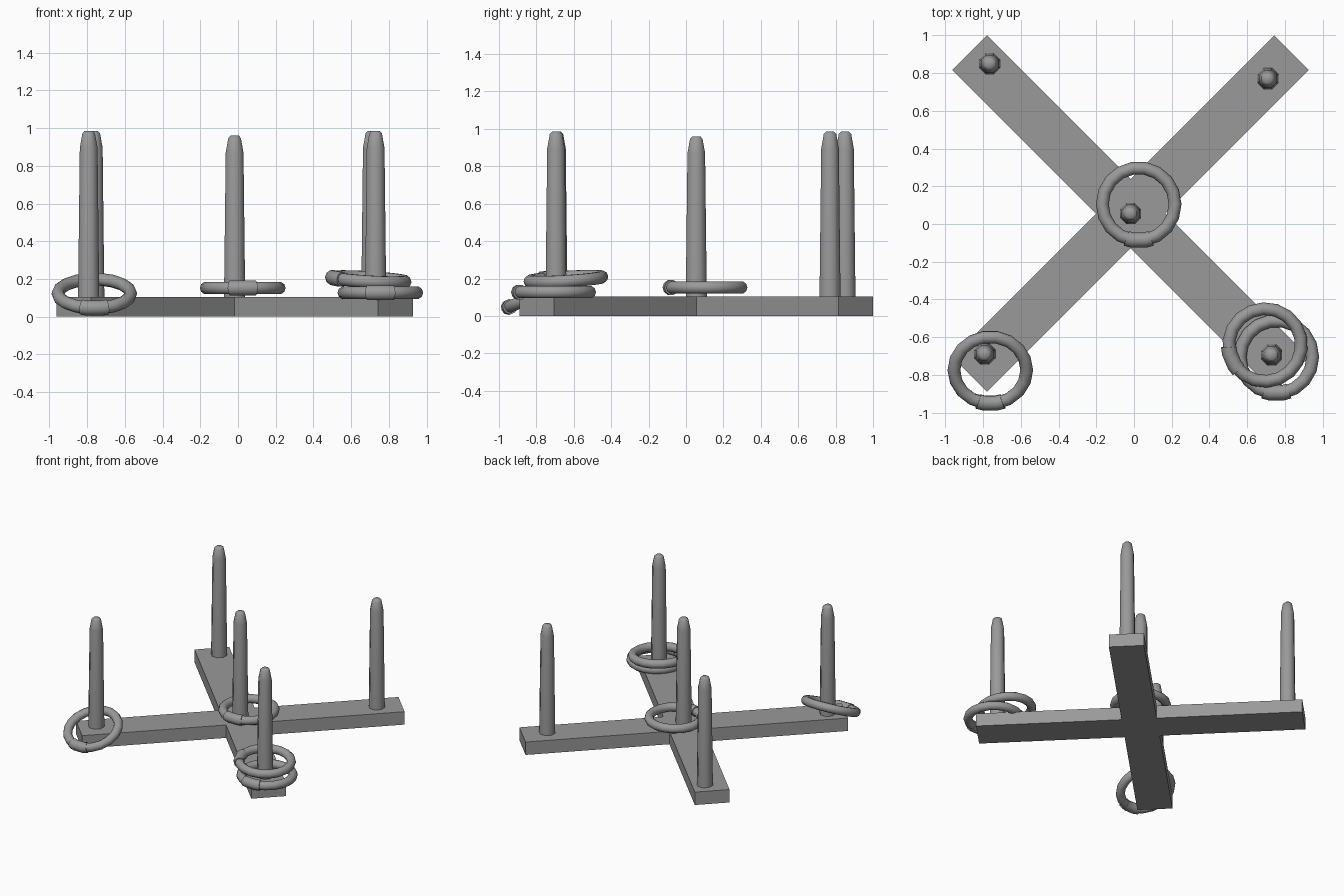
import bpy, bmesh, math
from mathutils import Matrix

if "Cube" in bpy.data.objects:
    bpy.data.objects.remove(bpy.data.objects["Cube"], do_unlink=True)

grey = bpy.data.materials.new("plain_grey")
grey.use_nodes = True
colour = (0.32, 0.32, 0.32, 1)
grey.diffuse_color = colour
grey.node_tree.nodes["Principled BSDF"].inputs["Base Color"].default_value = colour


def finish(name, bm, location, rotation=(0, 0, 0), smooth=None):
    bmesh.ops.recalc_face_normals(bm, faces=bm.faces)
    mesh = bpy.data.meshes.new(name)
    bm.to_mesh(mesh)
    bm.free()
    mesh.materials.append(grey)
    obj = bpy.data.objects.new(name, mesh)
    bpy.context.collection.objects.link(obj)
    obj.location, obj.rotation_euler = location, rotation
    if smooth:
        bpy.ops.object.select_all(action="DESELECT")
        obj.select_set(True)
        bpy.context.view_layer.objects.active = obj
        bpy.ops.object.shade_smooth_by_angle(angle=math.radians(smooth))
    return obj


def bridge(bm, a, b):
    for i in range(len(a)):
        j = (i + 1) % len(a)
        bm.faces.new((a[i], a[j], b[j], b[i]))


# Cross base: one plus-shaped outline, extruded and turned diagonally
CENTRE = (-0.018, 0.055)
HEIGHT, ARM, HALF = 0.105, 1.207, 0.13


def base():
    bm = bmesh.new()
    outline = []
    for k in range(4):
        turn = Matrix.Rotation(math.radians(45 + 90 * k), 3, "Z")
        for x, y in ((ARM, -HALF), (ARM, HALF), (HALF, HALF)):
            v = bm.verts.new((x, y, 0))
            v.co = turn @ v.co
            outline.append(v)
    face = bm.faces.new(outline)
    top = bmesh.ops.extrude_face_region(bm, geom=[face])["geom"]
    bmesh.ops.translate(bm, vec=(0, 0, HEIGHT),
                        verts=[e for e in top if isinstance(e, bmesh.types.BMVert)])
    finish("cross_base", bm, (*CENTRE, 0))


# Tapered eight-sided peg with a rounded tip
def peg(name, x, y, top):
    bm = bmesh.new()
    profile = ((0.061, HEIGHT - 0.02), (0.051, top - 0.09),
               (0.036, top - 0.012), (0.024, top))
    loops = []
    for r, z in profile:
        loops.append([bm.verts.new((r * math.cos(a), r * math.sin(a), z))
                      for a in (math.tau * (i + 0.5) / 8 for i in range(8))])
    for a, b in zip(loops, loops[1:]):
        bridge(bm, a, b)
    bm.faces.new(loops[0])
    bm.faces.new(loops[-1])
    finish(name, bm, (x, y, 0), smooth=50)


# Swept tube, either a closed ring or a capped arc
RADIUS = 0.193


def sweep(bm, angles, thick, closed):
    loops = []
    for a in angles:
        loop = []
        for k in range(10):
            t = math.tau * k / 10
            r = RADIUS + thick * math.cos(t)
            loop.append(bm.verts.new((r * math.cos(a), r * math.sin(a), thick * math.sin(t))))
        loops.append(loop)
    for a, b in zip(loops, loops[1:]):
        bridge(bm, a, b)
    if closed:
        bridge(bm, loops[-1], loops[0])
    else:
        bm.faces.new(loops[0])
        bm.faces.new(loops[-1])


# Rope ring with a thicker joining sleeve
def ring(name, location, tilt, sleeve_angle):
    bm = bmesh.new()
    start = math.radians(sleeve_angle)
    sweep(bm, [start + math.tau * (i + 0.5) / 18 for i in range(18)], 0.034, True)
    sweep(bm, [start + math.radians(d) for d in (-20, -10, 10, 20)], 0.041, False)
    finish(name, bm, location, tilt, smooth=50)


base()
peg("centre_peg", *CENTRE, 0.96)
peg("back_right_peg", -0.765, 0.85, 0.985)
peg("back_left_peg", 0.71, 0.77, 0.985)
peg("front_right_peg", -0.792, -0.69, 0.985)
peg("front_left_peg", 0.73, -0.695, 0.985)

ring("centre_ring", (0.025, 0.105, 0.152), (0, 0, 0), -90)
ring("leaning_ring", (-0.762, -0.775, 0.122), (0.41, 0, 0), -90)
ring("lower_ring", (0.755, -0.705, 0.127), (0, 0, 0), -90)
ring("upper_ring", (0.695, -0.642, 0.197), (0.06, 0.06, 0), 203)
